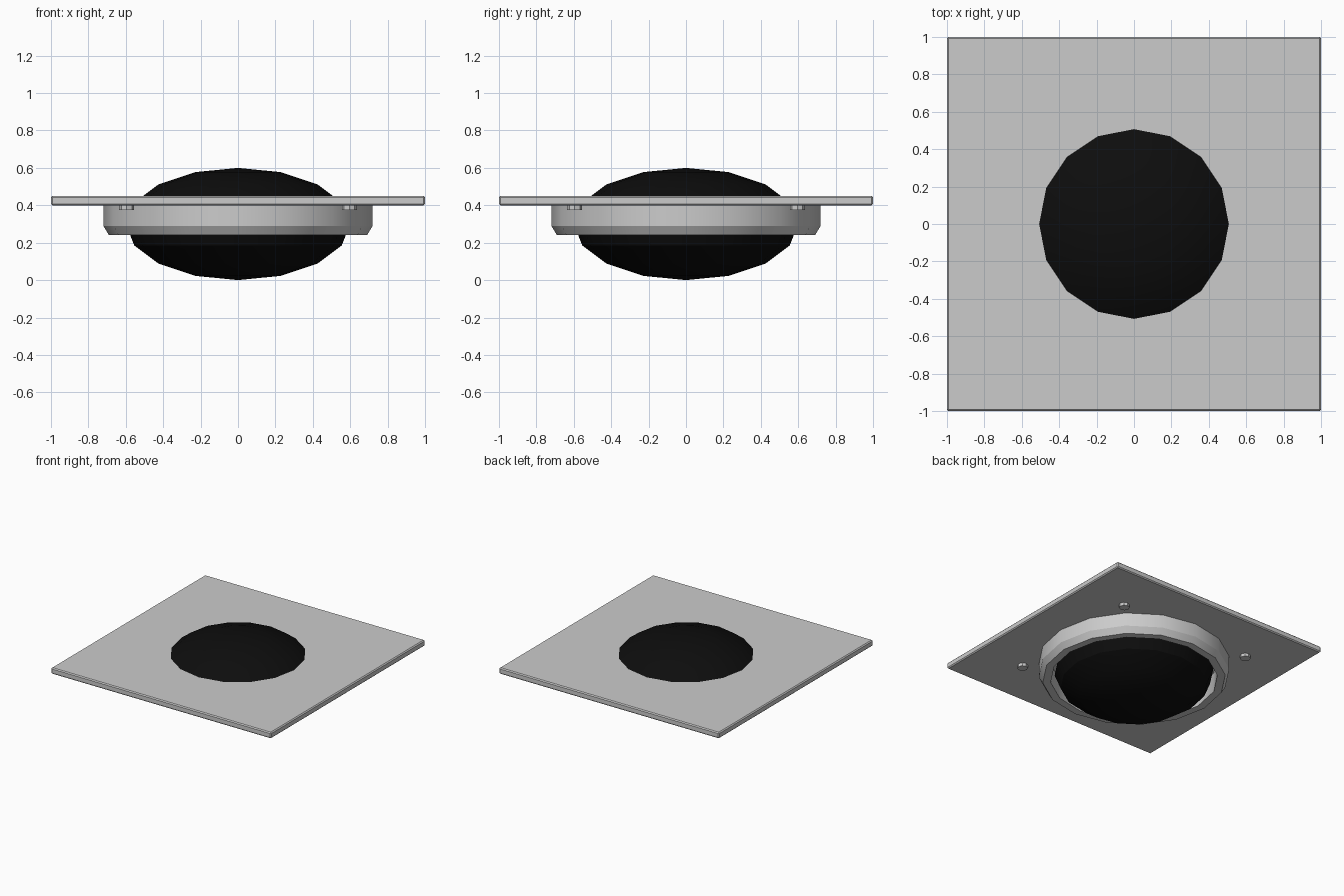
import bpy, bmesh, math

if "Cube" in bpy.data.objects:
    bpy.data.objects.remove(bpy.data.objects["Cube"])

black = bpy.data.materials.new("black_rubber")
black.diffuse_color = (0.004, 0.004, 0.004, 1)
black.use_nodes = True
black.node_tree.nodes["Principled BSDF"].inputs["Base Color"].default_value = black.diffuse_color


def smooth(obj):
    bpy.ops.object.select_all(action='DESELECT')
    obj.select_set(True)
    bpy.context.view_layer.objects.active = obj
    bpy.ops.object.shade_smooth_by_angle(angle=math.radians(30))


def lathe(name, profile, sides):
    """Spin a closed (radius, height) profile around z."""
    bm = bmesh.new()
    rings = []
    for i in range(sides):
        a = 2 * math.pi * i / sides
        rings.append([bm.verts.new((r * math.cos(a), r * math.sin(a), z)) for r, z in profile])
    n = len(profile)
    for i in range(sides):
        p, q = rings[i], rings[(i + 1) % sides]
        for j in range(n):
            k = (j + 1) % n
            bm.faces.new((p[j], q[j], q[k], p[k]))
    bmesh.ops.recalc_face_normals(bm, faces=bm.faces)
    mesh = bpy.data.meshes.new(name)
    bm.to_mesh(mesh)
    bm.free()
    obj = bpy.data.objects.new(name, mesh)
    bpy.context.collection.objects.link(obj)
    return obj


# Square mounting plate with a fine edge bevel
bpy.ops.mesh.primitive_cube_add(size=1, location=(0, 0, 0.425))
plate = bpy.context.object
plate.name = "plate"
plate.scale = (2, 2, 0.05)
bpy.ops.object.transform_apply(location=False, scale=True)
bevel = plate.modifiers.new("edge_bevel", 'BEVEL')
bevel.width = 0.008
bevel.segments = 1

# Flattened ball, held in the plate
bpy.ops.mesh.primitive_uv_sphere_add(segments=16, ring_count=8, radius=0.6, location=(0, 0, 0.3))
ball = bpy.context.object
ball.name = "ball"
ball.scale.z = 0.5
bpy.ops.object.transform_apply(location=False, scale=True)
ball.data.materials.append(black)
smooth(ball)

# Retaining collar under the plate, chamfered on its lower outer edge
collar = lathe("collar", [(0.63, 0.41), (0.72, 0.41), (0.72, 0.29), (0.69, 0.24), (0.63, 0.24)], 16)
smooth(collar)

# Four bolt heads on the underside
for sx in (-1, 1):
    for sy in (-1, 1):
        bpy.ops.mesh.primitive_cylinder_add(vertices=8, radius=0.04, depth=0.035,
                                            location=(0.595 * sx, 0.595 * sy, 0.3925))
        bpy.context.object.name = "bolt_head"
